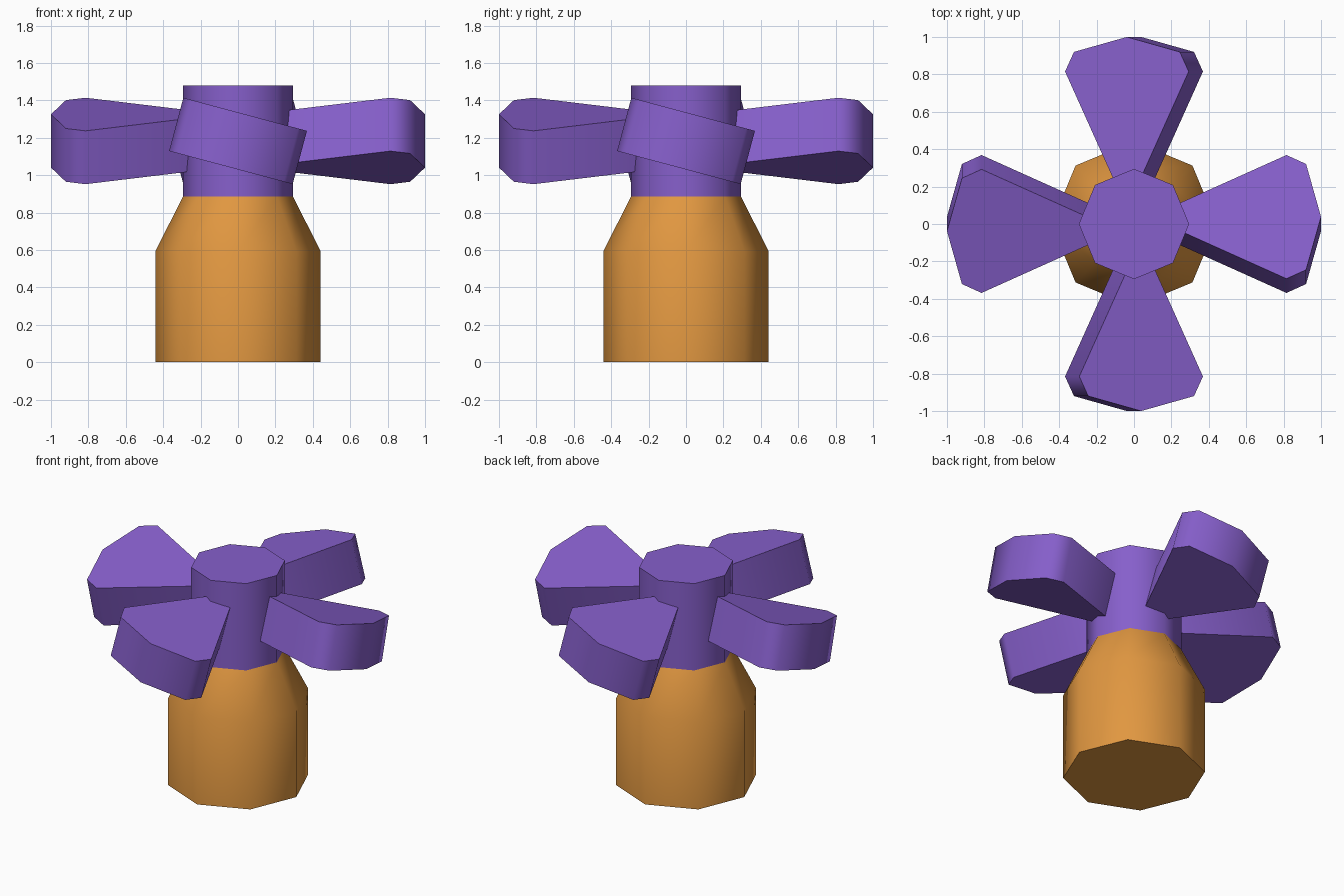
import bpy, bmesh, math
from mathutils import Matrix

if "Cube" in bpy.data.objects:
    bpy.data.objects.remove(bpy.data.objects["Cube"])


def material(name, rgb):
    m = bpy.data.materials.new(name)
    m.diffuse_color = (*rgb, 1)
    m.use_nodes = True
    m.node_tree.nodes["Principled BSDF"].inputs["Base Color"].default_value = m.diffuse_color
    return m


orange = material("orange", (0.75, 0.31, 0.052))
purple = material("purple", (0.24, 0.115, 0.60))


def finish(name, bm, mat):
    bmesh.ops.recalc_face_normals(bm, faces=bm.faces)
    mesh = bpy.data.meshes.new(name)
    bm.to_mesh(mesh)
    bm.free()
    mesh.materials.append(mat)
    obj = bpy.data.objects.new(name, mesh)
    bpy.context.collection.objects.link(obj)
    bpy.ops.object.select_all(action='DESELECT')
    obj.select_set(True)
    bpy.context.view_layer.objects.active = obj
    bpy.ops.object.shade_smooth_by_angle(angle=math.radians(60))
    return obj


def lathe(name, profile, mat, sides=8):
    """Closed prism stack from (radius, z) rings."""
    bm = bmesh.new()
    rings = [[bm.verts.new((r * math.cos(math.tau * i / sides),
                            r * math.sin(math.tau * i / sides), z))
              for i in range(sides)] for r, z in profile]
    for a, b in zip(rings, rings[1:]):
        for i in range(sides):
            j = (i + 1) % sides
            bm.faces.new((a[i], a[j], b[j], b[i]))
    bm.faces.new(rings[0])
    bm.faces.new(rings[-1])
    return finish(name, bm, mat)


# Bottle-shaped base and the hub on top of it
lathe("base", [(0.442, 0), (0.442, 0.592), (0.295, 0.885)], orange)
lathe("hub", [(0.295, 0.885), (0.295, 1.48)], purple)

# Four pitched blades: outline (distance from axis, half width)
HALF = [(0.815, 0.342), (0.92, 0.293)]
OUTLINE = ([(0.08, 0)] + [(r, -w) for r, w in HALF] + [(1.0, 0)]
           + [(r, w) for r, w in reversed(HALF)])
THICK = 0.295
HEIGHT = 1.183

for k, side in enumerate(("right", "back", "left", "front")):
    bm = bmesh.new()
    face = bm.faces.new([bm.verts.new((r, w, -THICK / 2)) for r, w in OUTLINE])
    ext = bmesh.ops.extrude_face_region(bm, geom=[face], use_keep_orig=True)
    top = [v for v in ext["geom"] if isinstance(v, bmesh.types.BMVert)]
    bmesh.ops.translate(bm, verts=top, vec=(0, 0, THICK))
    bm.transform(Matrix.Translation((0, 0, HEIGHT))
                 @ Matrix.Rotation(k * math.pi / 2, 4, 'Z')
                 @ Matrix.Rotation(math.radians(-15), 4, 'X'))
    finish(side + "_blade", bm, purple)
